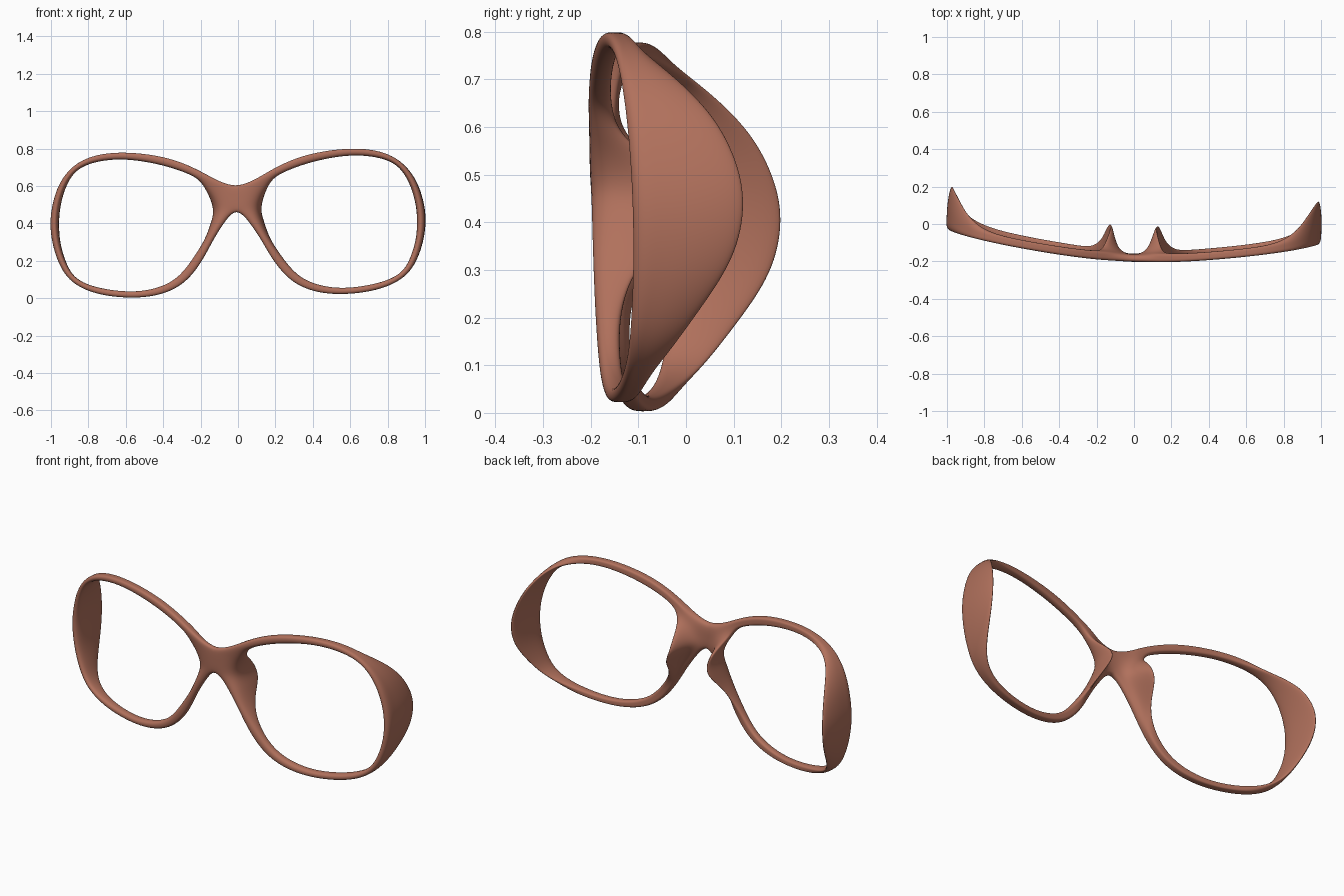
import bpy, bmesh, math
from mathutils import Vector

cube = bpy.data.objects.get("Cube")
if cube:
    bpy.data.objects.remove(cube, do_unlink=True)

# One terracotta plastic for the whole frame
mat = bpy.data.materials.new("terracotta_plastic")
mat.use_nodes = True
colour = (0.44, 0.165, 0.108, 1.0)
mat.diffuse_color = colour
bsdf = next(n for n in mat.node_tree.nodes if n.type == 'BSDF_PRINCIPLED')
bsdf.inputs["Base Color"].default_value = colour
bsdf.inputs["Roughness"].default_value = 0.5

# Rim sections, anticlockwise from the bridge top:
# outer x, z / inner x, z / depth / kind (n = nose fin, r = rim, t = temple flare)
SECTIONS = [
    (0.00, 0.590, 0.165, 0.580, 0.07, 'n'),
    (0.11, 0.635, 0.200, 0.635, 0.05, 'r'),
    (0.22, 0.695, 0.270, 0.675, 0.045, 'r'),
    (0.38, 0.757, 0.410, 0.722, 0.045, 'r'),
    (0.60, 0.787, 0.600, 0.753, 0.045, 'r'),
    (0.77, 0.768, 0.755, 0.738, 0.05, 'r'),
    (0.88, 0.710, 0.855, 0.690, 0.10, 't'),
    (0.95, 0.620, 0.910, 0.605, 0.19, 't'),
    (0.985, 0.520, 0.940, 0.510, 0.235, 't'),
    (1.00, 0.420, 0.950, 0.420, 0.25, 't'),
    (0.99, 0.310, 0.945, 0.310, 0.225, 't'),
    (0.955, 0.200, 0.915, 0.210, 0.15, 't'),
    (0.89, 0.105, 0.865, 0.125, 0.085, 't'),
    (0.76, 0.040, 0.750, 0.070, 0.05, 'r'),
    (0.58, 0.015, 0.580, 0.045, 0.045, 'r'),
    (0.42, 0.030, 0.440, 0.062, 0.045, 'r'),
    (0.29, 0.090, 0.325, 0.115, 0.045, 'r'),
    (0.195, 0.200, 0.240, 0.215, 0.05, 'r'),
    (0.13, 0.310, 0.175, 0.315, 0.10, 'n'),
    (0.07, 0.400, 0.143, 0.400, 0.20, 'n'),
    (0.00, 0.480, 0.130, 0.460, 0.20, 'n'),
    (0.00, 0.530, 0.140, 0.520, 0.15, 'n'),
]


def sharpen(pts):
    """Push loop points outward so the subdivided surface keeps the outline."""
    n = len(pts)
    return [p + (p - (pts[i - 1] + pts[(i + 1) % n]) / 2) / 3
            for i, p in enumerate(pts)]


def front_y(x, z):
    """Wrap and lean of the front face."""
    return -0.2 + 0.127 * abs(x) ** 1.6 - 0.03 * (z - 0.4)


def profile(kind, d):
    """Cross-section as (inner-to-outer fraction, depth behind the front)."""
    back = {
        'n': [(0, d), (0.14, d), (0.4, 0.05), (1, 0.04)],
        'r': [(0, d), (0.5, d), (1, d), (1, d * 0.5)],
        't': [(0.35, d), (0.75, d), (1, d * 0.6), (1, d * 0.25)],
    }[kind]
    return [(1, 0), (0, 0)] + back


outer = sharpen([Vector((s[0], s[1])) for s in SECTIONS])
inner = sharpen([Vector((s[2], s[3])) for s in SECTIONS])

# Half frame: one ring of points per section, joined around the lens opening
bm = bmesh.new()
rings = []
for s, o, i in zip(SECTIONS, outer, inner):
    if s[0] == 0:
        o.x = 0
    else:
        mid = (o + i) / 2
        o, i = mid + (o - mid) * 1.1, mid + (i - mid) * 1.1
    ring = []
    y0 = front_y((o.x + i.x) / 2, (o.y + i.y) / 2)
    for t, depth in profile(s[5], s[4]):
        p = i.lerp(o, t)
        y = front_y(p.x, p.y) if depth < 0.06 else y0
        ring.append(bm.verts.new((p.x, y + depth, p.y)))
    rings.append(ring)

for k, a in enumerate(rings):
    nxt = (k + 1) % len(rings)
    b = rings[nxt]
    for j in range(6):
        # The bridge stays open on the mirror plane
        if j == 5 and SECTIONS[k][0] == 0 and SECTIONS[nxt][0] == 0:
            continue
        m = (j + 1) % 6
        bm.faces.new((a[j], a[m], b[m], b[j]))
bmesh.ops.recalc_face_normals(bm, faces=bm.faces)
# The front of the bridge must face -y
front = min(bm.faces, key=lambda f: f.calc_center_median().y)
front.normal_update()
if front.normal.y > 0:
    bmesh.ops.reverse_faces(bm, faces=bm.faces)

mesh = bpy.data.meshes.new("glasses_frame")
bm.to_mesh(mesh)
bm.free()
mesh.materials.append(mat)
for poly in mesh.polygons:
    poly.use_smooth = True

frame = bpy.data.objects.new("glasses_frame", mesh)
bpy.context.collection.objects.link(frame)

# Mirror the other lens rim, then round everything
mirror = frame.modifiers.new("mirror", 'MIRROR')
mirror.use_axis = (True, False, False)
mirror.use_clip = True
mirror.merge_threshold = 0.001
sub = frame.modifiers.new("rounding", 'SUBSURF')
sub.levels = 3
sub.render_levels = 3

# The frame rests slightly askew
frame.rotation_euler = (0, -0.017, -0.04)
frame.location = (0.007, 0, 0)
